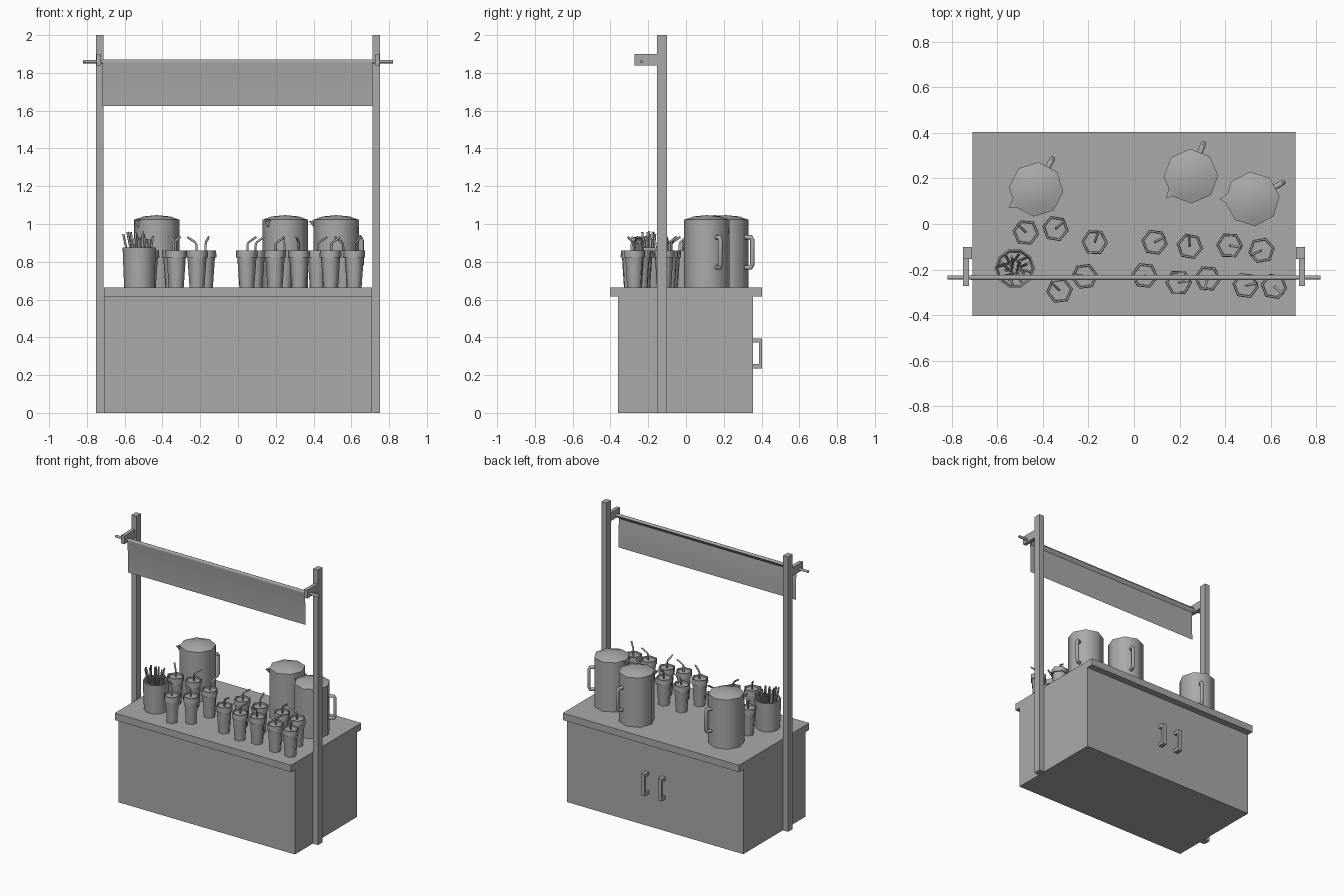
import bpy, bmesh, math, random
from mathutils import Vector, Matrix

cube = bpy.data.objects.get("Cube")
if cube:
    bpy.data.objects.remove(cube, do_unlink=True)

random.seed(4)
COUNTER = 0.665

grey = bpy.data.materials.new("plain grey")
grey.use_nodes = True
grey.diffuse_color = (0.4, 0.4, 0.4, 1)
grey.node_tree.nodes["Principled BSDF"].inputs["Base Color"].default_value = (0.4, 0.4, 0.4, 1)


def finish(name, bm, smooth=None):
    bmesh.ops.recalc_face_normals(bm, faces=bm.faces)
    mesh = bpy.data.meshes.new(name)
    bm.to_mesh(mesh)
    bm.free()
    mesh.materials.append(grey)
    obj = bpy.data.objects.new(name, mesh)
    bpy.context.collection.objects.link(obj)
    if smooth:
        bpy.ops.object.select_all(action='DESELECT')
        obj.select_set(True)
        bpy.context.view_layer.objects.active = obj
        bpy.ops.object.shade_smooth_by_angle(angle=math.radians(smooth))
    return obj


def add_box(bm, lo, hi):
    lo, hi = Vector(lo), Vector(hi)
    mat = Matrix.Translation((lo + hi) / 2) @ Matrix.Diagonal((*(hi - lo), 1))
    bmesh.ops.create_cube(bm, size=1, matrix=mat)


def box(name, lo, hi):
    bm = bmesh.new()
    add_box(bm, lo, hi)
    return finish(name, bm)


def lathe(bm, profile, sides, turn=0):
    # Revolve (radius, height) pairs; a zero radius closes to a point
    rings = []
    for r, z in profile:
        count = sides if r else 1
        rings.append([bm.verts.new((r * math.cos(turn + math.tau * i / sides),
                                    r * math.sin(turn + math.tau * i / sides), z))
                      for i in range(count)])
    for a, b in zip(rings, rings[1:]):
        for i in range(sides):
            j = (i + 1) % sides
            loop = [a[i % len(a)], a[j % len(a)], b[j % len(b)], b[i % len(b)]]
            bm.faces.new(list(dict.fromkeys(loop)))


def tube(bm, points, radius, sides=6):
    # Sweep a small polygon along a bent path
    pts = [Vector(p) for p in points]
    rings = []
    for i, p in enumerate(pts):
        d = (pts[min(i + 1, len(pts) - 1)] - pts[max(i - 1, 0)]).normalized()
        u = d.orthogonal().normalized() if not rings else (u - d * u.dot(d)).normalized()
        v = d.cross(u)
        rings.append([bm.verts.new(p + radius * (u * math.cos(math.tau * k / sides)
                                                 + v * math.sin(math.tau * k / sides)))
                      for k in range(sides)])
    for a, b in zip(rings, rings[1:]):
        for k in range(sides):
            j = (k + 1) % sides
            bm.faces.new((a[k], a[j], b[j], b[k]))
    bm.faces.new(rings[0])
    bm.faces.new(rings[-1])


# Cabinet and counter
box("cabinet", (-0.71, -0.36, 0), (0.71, 0.355, 0.615))
box("countertop", (-0.71, -0.403, 0.615), (0.71, 0.403, COUNTER))

# Cabinet door handles on the back
for side, x in (("right", -0.07), ("left", 0.065)):
    bm = bmesh.new()
    add_box(bm, (x - 0.015, 0.386, 0.235), (x + 0.015, 0.403, 0.395))
    for z in (0.235, 0.372):
        add_box(bm, (x - 0.015, 0.35, z), (x + 0.015, 0.386, z + 0.023))
    finish(side + "_door_handle", bm)

# Posts and brackets
for side, s in (("right", -1), ("left", 1)):
    x0, x1 = sorted((s * 0.712, s * 0.752))
    box(side + "_post", (x0, -0.153, 0), (x1, -0.1, 2))
    x0, x1 = sorted((s * 0.724, s * 0.75))
    box(side + "_bracket", (x0, -0.273, 1.84), (x1, -0.153, 1.9))

# Rod and hanging banner
bm = bmesh.new()
tube(bm, [(-0.82, -0.235, 1.86), (0.82, -0.235, 1.86)], 0.009, 8)
finish("banner_rod", bm, 50)
bm = bmesh.new()
fold = [(-0.24, 1.625), (-0.245, 1.85)]
fold += [(-0.235 - 0.012 * math.cos(a), 1.86 + 0.012 * math.sin(a))
         for a in (0, math.pi / 4, math.pi / 2, math.pi * 3 / 4, math.pi)]
fold += [(-0.231, 1.848), (-0.24, 1.836)]
ends = [[bm.verts.new((x, y, z)) for y, z in fold] for x in (-0.717, 0.712)]
for i in range(len(fold) - 1):
    bm.faces.new((ends[0][i], ends[1][i], ends[1][i + 1], ends[0][i + 1]))
finish("banner", bm, 50)

# Lidded pitchers with spout and handle
pitchers = [(-0.43, 0.152, 62), (0.25, 0.21, 69), (0.52, 0.11, 28)]
for n, (x, y, angle) in enumerate(pitchers, 1):
    bm = bmesh.new()
    lathe(bm, [(0, 0), (0.12, 0), (0.12, 0.358), (0.07, 0.375), (0, 0.382)],
          8, math.radians(22.5))
    tube(bm, [(0.1, 0, 0.265), (0.145, 0, 0.265), (0.152, 0, 0.25), (0.152, 0, 0.12),
              (0.145, 0, 0.105), (0.1, 0, 0.105)], 0.012, 8)
    # Wedge spout opposite the handle
    t = math.radians(152)
    out, across = Vector((math.cos(t), math.sin(t), 0)), Vector((-math.sin(t), math.cos(t), 0))
    tip, low = [bm.verts.new(out * r + Vector((0, 0, z))) for r, z in ((0.145, 0.35), (0.105, 0.30))]
    a, b = [bm.verts.new(out * 0.105 + across * w + Vector((0, 0, 0.355))) for w in (-0.025, 0.025)]
    for tri in ((tip, a, b), (tip, low, a), (tip, b, low), (a, low, b)):
        bm.faces.new(tri)
    obj = finish(f"pitcher_{n}", bm, 50)
    obj.location = (x, y, COUNTER)
    obj.rotation_euler.z = math.radians(angle)

# Lidded cups, each with a bent straw pointing its own way
cups = [(-0.475, -0.037, 135), (-0.345, -0.02, 40), (-0.173, -0.08, 70), (0.09, -0.08, 28),
        (0.245, -0.098, 95), (0.42, -0.094, -10), (0.56, -0.116, 205), (-0.217, -0.23, 170),
        (-0.327, -0.292, 135), (0.047, -0.226, -20), (0.196, -0.257, 10), (0.323, -0.239, 255),
        (0.49, -0.27, 10), (0.615, -0.274, -40)]
for n, (x, y, angle) in enumerate(cups, 1):
    bm = bmesh.new()
    lathe(bm, [(0, 0), (0.04, 0), (0.051, 0.158), (0.059, 0.158), (0.057, 0.195),
               (0.049, 0.195), (0.047, 0.186), (0, 0.186)], 6)
    obj = finish(f"cup_{n}", bm, 62)
    obj.location = (x, y, COUNTER)
    obj.rotation_euler.z = math.radians(random.uniform(-12, 12))
    bm = bmesh.new()
    tube(bm, [(0, 0, 0.02), (0.004, 0, 0.228), (0.012, 0, 0.24), (0.052, 0, 0.266)], 0.006)
    straw = finish(f"cup_straw_{n}", bm, 62)
    straw.location = (x, y, COUNTER)
    straw.rotation_euler.z = math.radians(angle)

# Open pot filled with loose straws
bm = bmesh.new()
lathe(bm, [(0, 0), (0.08, 0), (0.088, 0.21), (0.081, 0.21), (0.074, 0.01), (0, 0.01)], 10)
pot = finish("straw_pot", bm, 50)
pot.location = (-0.523, -0.195, COUNTER)
bm = bmesh.new()
for i in range(18):
    a = i * 2.4
    r = 0.085 * math.sqrt((i + 1) / 18)
    b = a + random.uniform(-0.8, 0.8)
    tube(bm, [(0.4 * r * math.cos(b), 0.4 * r * math.sin(b), 0.015),
              (r * math.cos(a), r * math.sin(a), random.uniform(0.25, 0.3))], 0.006)
straws = finish("loose_straws", bm, 62)
straws.location = pot.location
